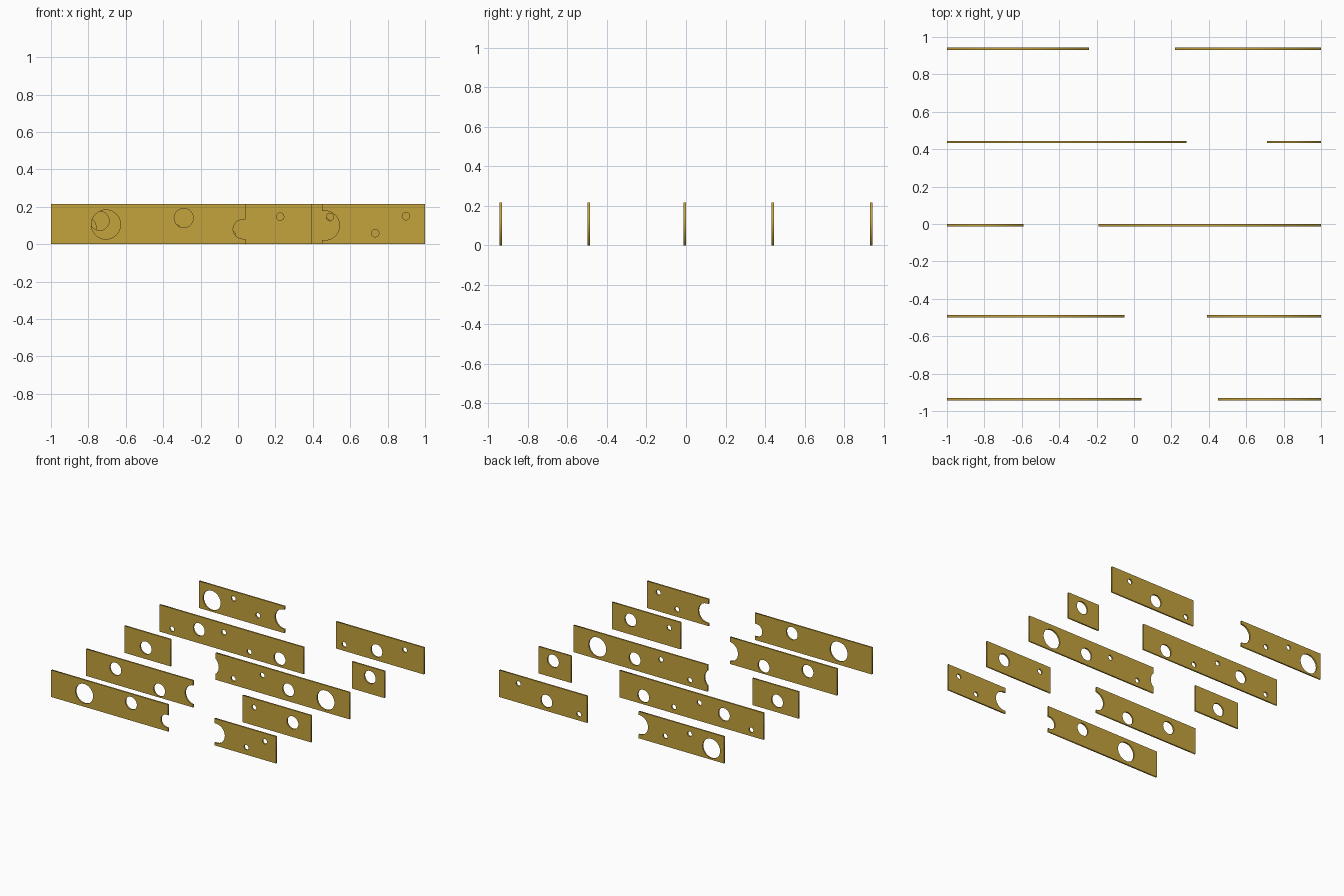
import bpy
from math import sin, cos, pi, asin, sqrt

if "Cube" in bpy.data.objects:
    bpy.data.objects.remove(bpy.data.objects["Cube"])

H, T = 0.216, 0.012          # strip height and thickness
L, M, S = 0.078, 0.051, 0.02  # large, medium and small hole radii

brass = bpy.data.materials.new("brass")
brass.diffuse_color = (0.55, 0.36, 0.045, 1)
brass.use_nodes = True
brass.node_tree.nodes["Principled BSDF"].inputs["Base Color"].default_value = brass.diffuse_color


def arc(cx, cz, r, a0, a1, n):
    return [(cx + r * cos(a0 + (a1 - a0) * i / n),
             cz + r * sin(a0 + (a1 - a0) * i / n)) for i in range(n + 1)]


def notch(edge, cx, cz, r, side):
    """Bite in a strip end, listed bottom to top; side 1 = right end, -1 = left end."""
    inset = (edge - cx) * side            # positive: circle centre lies inside the strip
    if inset >= 0:                        # half circle with short straight sides
        pts = [(edge, cz - r)] + arc(0, 0, r, -pi / 2, pi / 2, 20) + [(edge, cz + r)]
        return [pts[0]] + [(cx - side * x, cz + z) for x, z in pts[1:-1]] + [pts[-1]]
    half = asin(sqrt(r * r - inset * inset) / r)
    return [(cx - side * x, cz + z) for x, z in arc(0, 0, r, -half, half, 20)]


def strip(name, y, x0, x1, holes, left=None, right=None):
    """Flat strip with round holes (x, z, r) and optional end notches."""
    outline = [(x0, 0), (x1, 0)]
    if right:
        outline += notch(x1, *right, 1)
    outline += [(x1, H), (x0, H)]
    if left:
        outline += notch(x0, *left, -1)[::-1]
    loops = [outline] + [arc(x, z, r, 0, 2 * pi, 32)[:-1] for x, z, r in holes]
    cu = bpy.data.curves.new(name, 'CURVE')
    cu.dimensions, cu.fill_mode, cu.extrude = '2D', 'BOTH', T / 2
    for pts in loops:
        sp = cu.splines.new('POLY')
        sp.points.add(len(pts) - 1)
        for p, (x, z) in zip(sp.points, pts):
            p.co = (x, z, 0, 1)
        sp.use_cyclic_u = True
    cu.materials.append(brass)
    ob = bpy.data.objects.new(name, cu)
    ob.rotation_euler.x = pi / 2
    ob.location.y = y
    bpy.context.collection.objects.link(ob)
    bpy.ops.object.select_all(action='DESELECT')
    ob.select_set(True)
    bpy.context.view_layer.objects.active = ob
    bpy.ops.object.convert(target='MESH')


# Row 1 (front)
strip("row1_left_strip", -0.937, -1, 0.04, [(-0.706, 0.105, L), (-0.29, 0.14, M)],
      right=(0.025, 0.08, M))
strip("row1_right_strip", -0.937, 0.45, 1, [(0.733, 0.059, S), (0.898, 0.15, S)],
      left=(0.465, 0.1, L))
# Row 2
strip("row2_left_strip", -0.493, -1, -0.05, [(-0.74, 0.125, M), (-0.35, 0.06, M)],
      right=(-0.043, 0.1, L))
strip("row2_right_strip", -0.493, 0.39, 1, [(0.492, 0.145, S), (0.835, 0.115, M)])
# Row 3
strip("row3_left_strip", -0.007, -1, -0.59, [(-0.81, 0.09, M)])
strip("row3_right_strip", -0.007, -0.19, 1,
      [(-0.033, 0.05, S), (0.225, 0.147, S), (0.456, 0.09, M), (0.788, 0.097, L)],
      left=(-0.24, 0.108, L))
# Row 4
strip("row4_left_strip", 0.439, -1, 0.28,
      [(-0.89, 0.05, S), (-0.65, 0.11, M), (-0.43, 0.145, S), (-0.203, 0.05, S),
       (0.067, 0.066, M)])
strip("row4_right_strip", 0.439, 0.71, 1, [(0.87, 0.133, M)])
# Row 5 (back)
strip("row5_left_strip", 0.937, -1, -0.24,
      [(-0.885, 0.09, L), (-0.692, 0.156, S), (-0.475, 0.08, S)],
      right=(-0.245, 0.11, L))
strip("row5_right_strip", 0.937, 0.22, 1,
      [(0.292, 0.05, S), (0.58, 0.078, M), (0.83, 0.152, S)])
